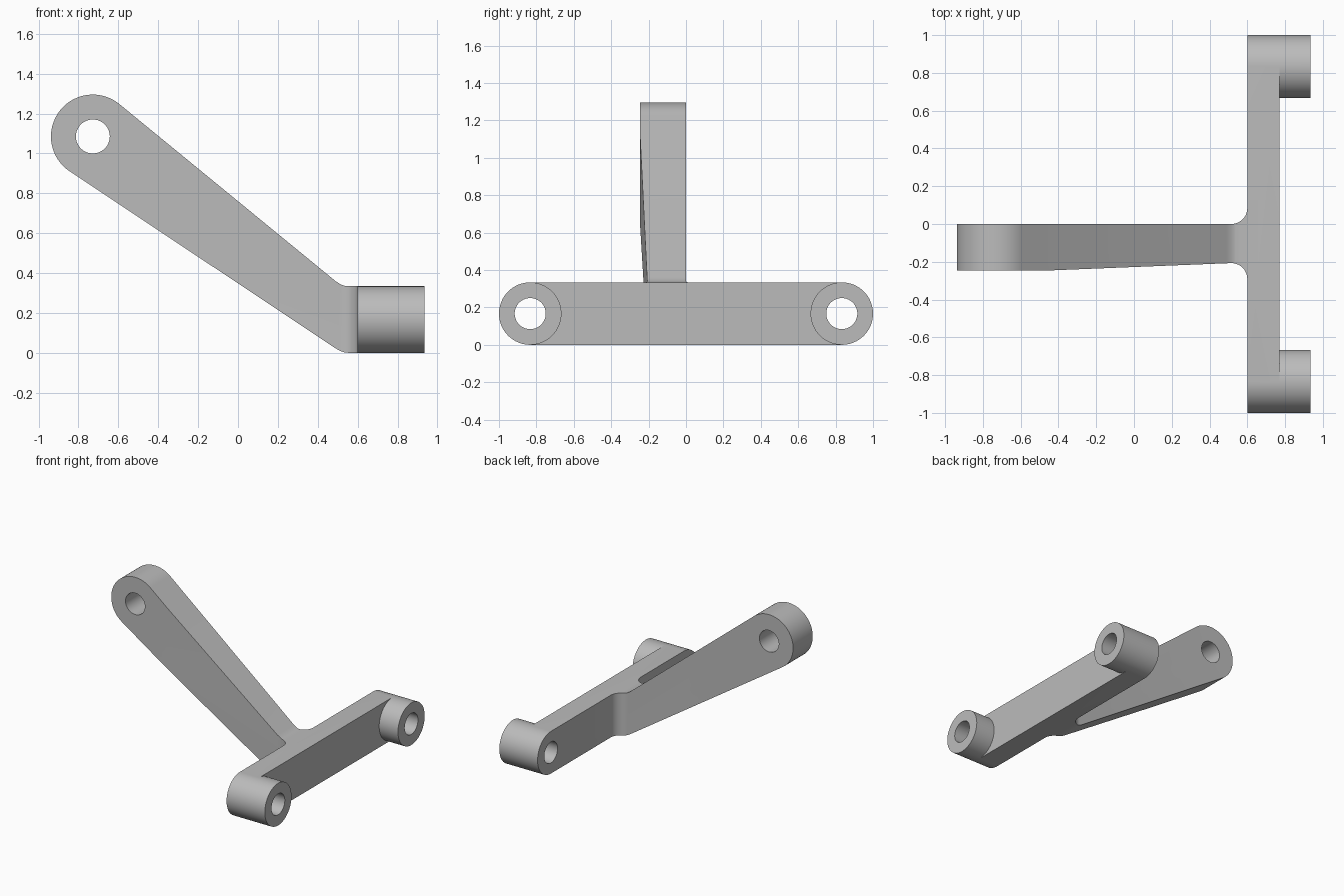
import bpy, bmesh
from math import cos, sin, radians
from mathutils import Vector

cube = bpy.data.objects.get("Cube")
if cube:
    bpy.data.objects.remove(cube, do_unlink=True)

grey = bpy.data.materials.new("satin grey")
grey.use_nodes = True
GREY = (0.5, 0.5, 0.5, 1)
grey.diffuse_color = GREY
grey.node_tree.nodes["Principled BSDF"].inputs["Base Color"].default_value = GREY


def arc(cx, cy, r, start, end, steps=32):
    angles = [radians(start + (end - start) * i / steps) for i in range(steps + 1)]
    return [(cx + r * cos(a), cy + r * sin(a)) for a in angles]


def circle(cx, cy, r):
    return arc(cx, cy, r, 0, 360, 64)[:-1]


def prism(name, outline, axis, low, high):
    """Extrude a closed 2D outline along the named axis."""
    place = {"x": lambda a, b, d: (d, a, b),
             "y": lambda a, b, d: (a, d, b),
             "z": lambda a, b, d: (a, b, d)}[axis]
    bm = bmesh.new()
    face = bm.faces.new([bm.verts.new(place(a, b, low)) for a, b in outline])
    sweep = bmesh.ops.extrude_face_region(bm, geom=[face])
    moved = [v for v in sweep["geom"] if isinstance(v, bmesh.types.BMVert)]
    bmesh.ops.translate(bm, verts=moved, vec=Vector(place(0, 0, high - low)))
    bmesh.ops.recalc_face_normals(bm, faces=bm.faces)
    mesh = bpy.data.meshes.new(name)
    bm.to_mesh(mesh)
    bm.free()
    mesh.materials.append(grey)
    obj = bpy.data.objects.new(name, mesh)
    bpy.context.collection.objects.link(obj)
    return obj


def combine(target, tool, operation):
    mod = target.modifiers.new(operation, "BOOLEAN")
    mod.operation = operation
    mod.solver = "EXACT"
    mod.object = tool
    bpy.context.view_layer.objects.active = target
    bpy.ops.object.modifier_apply(modifier=mod.name)
    bpy.data.objects.remove(tool, do_unlink=True)


R, PIN = 0.167, 0.833          # boss radius and distance from the middle
BACK, FACE, TIP = 0.6, 0.77, 0.935

# Crossbar: rounded bar, thinned between the two end bosses
stadium = arc(PIN, R, R, -90, 90) + arc(-PIN, R, R, 90, 270)
bracket = prism("lever_bracket", stadium, "x", BACK, TIP)
relief = ([(-PIN, 0.5)] + arc(-PIN, R, R, 90, -90) + [(-PIN, -0.1), (PIN, -0.1)]
          + arc(PIN, R, R, 270, 90) + [(PIN, 0.5)])
combine(bracket, prism("relief_cutter", relief, "x", FACE, 1.1), "DIFFERENCE")

# Arm: sloping side profile trimmed by a tapered plan with root fillets
EYE_X, EYE_Z = -0.728, 1.085
ROOT = BACK + 0.05
profile = (arc(EYE_X, EYE_Z, 0.21, 50.7, 236.4, 48)
           + [(0.49, 0.022), (0.515, 0.008), (0.535, 0.002), (0.555, 0), (ROOT, 0),
              (ROOT, 2 * R), (0.555, 2 * R), (0.535, 0.336), (0.515, 0.343), (0.49, 0.359)])
arm = prism("arm", profile, "y", -0.4, 0.2)
F = 0.085
plan = ([(-1.1, 0)] + arc(BACK - F, F, F, -90, 0, 12) + [(ROOT, F), (ROOT, -0.207 - F)]
        + arc(BACK - F, -0.207 - F, F, 0, 90, 12) + [(-0.45, -0.246), (-1.1, -0.246)])
combine(arm, prism("plan_trim", plan, "z", -0.2, 1.6), "INTERSECT")
combine(bracket, arm, "UNION")

# Pin holes
for side in (-1, 1):
    combine(bracket, prism("pin_hole", circle(side * PIN, R, 0.083), "x", 0.4, 1.1), "DIFFERENCE")
combine(bracket, prism("eye_hole", circle(EYE_X, EYE_Z, 0.085), "y", -0.5, 0.3), "DIFFERENCE")

bpy.ops.object.select_all(action="DESELECT")
bracket.select_set(True)
bpy.context.view_layer.objects.active = bracket
bpy.ops.object.shade_smooth_by_angle(angle=radians(25))
